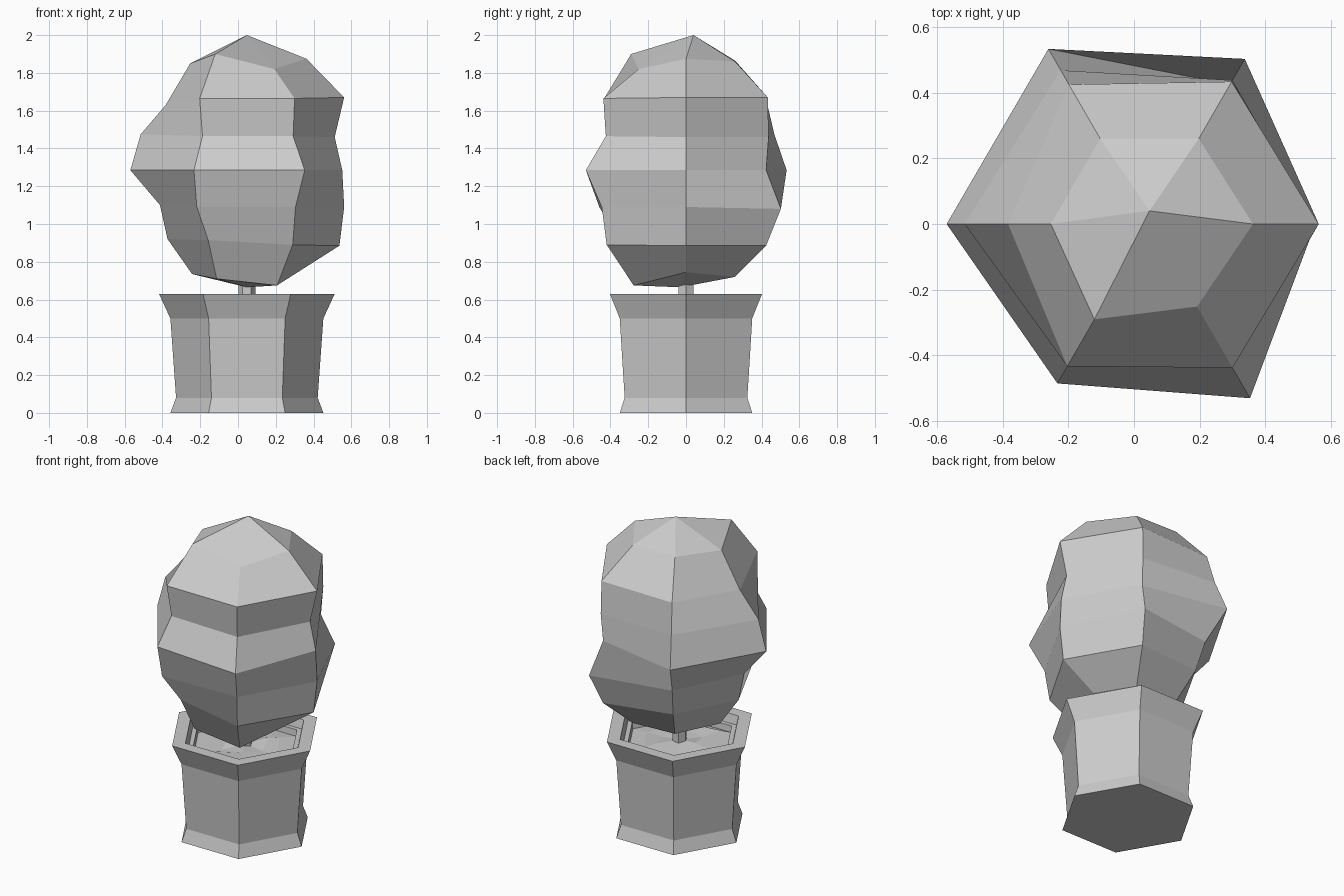
import bpy, bmesh, math, random

random.seed(4)
CX = 0.047  # shared axis of pot, trunk and bush


def finish(bm, name):
    bmesh.ops.recalc_face_normals(bm, faces=bm.faces)
    mesh = bpy.data.meshes.new(name)
    bm.to_mesh(mesh)
    bm.free()
    obj = bpy.data.objects.new(name, mesh)
    bpy.context.collection.objects.link(obj)
    return obj


def hex_loft(name, columns, bottom, top):
    """Join six (radius, z) columns, 60 degrees apart, and cap with two points."""
    bm = bmesh.new()
    cols = []
    for i, col in enumerate(columns):
        a = math.radians(60 * i)
        cols.append([bm.verts.new((CX + r * math.cos(a), r * math.sin(a), z))
                     for r, z in col])
    lo, hi = bm.verts.new(bottom), bm.verts.new(top)
    for a, b in zip(cols, cols[1:] + cols[:1]):
        for j in range(len(a) - 1):
            bm.faces.new((a[j], b[j], b[j + 1], a[j + 1]))
        bm.faces.new((lo, b[0], a[0]))
        bm.faces.new((hi, a[-1], b[-1]))
    return finish(bm, name)


# Pot: flared foot, tapered wall, flared rim and hollow top
pot = [(0.405, 0), (0.375, 0.08), (0.405, 0.50), (0.465, 0.63),
       (0.38, 0.63), (0.365, 0.575), (0.335, 0.575), (0.33, 0.53)]
hex_loft("pot", [pot] * 6, (CX, 0, 0), (CX, 0, 0.53))

# Soil: uneven low-poly surface
soil_cols = [[(0.33, 0.52), (0.33, 0.535),
              (0.25 + random.uniform(-.03, .03), 0.55 + random.uniform(-.015, .015)),
              (0.13 + random.uniform(-.03, .03), 0.55 + random.uniform(-.015, .015))]
             for _ in range(6)]
hex_loft("soil", soil_cols, (CX, 0, 0.52), (CX, 0, 0.555))

# Trunk
hex_loft("trunk", [[(0.045, 0.53), (0.045, 0.72)]] * 6, (CX, 0, 0.53), (CX, 0, 0.72))

# Bush: lumpy six-sided crown, one profile per corner from bottom to top
bush = [
    # right
    [(.26, .745), (.49, .885), (.515, 1.09), (.505, 1.285), (.465, 1.46), (.515, 1.67), (.315, 1.875)],
    # back right
    [(.30, .72), (.49, .885), (.58, 1.08), (.49, 1.285), (.505, 1.46), (.50, 1.67), (.30, 1.86)],
    # back left
    [(.30, .73), (.42, .91), (.48, 1.09), (.615, 1.285), (.54, 1.475), (.49, 1.66), (.30, 1.865)],
    # left
    [(.29, .735), (.42, .92), (.46, 1.10), (.617, 1.285), (.562, 1.475), (.43, 1.63), (.30, 1.85)],
    # front left
    [(.32, .71), (.41, .915), (.53, 1.09), (.56, 1.285), (.47, 1.465), (.50, 1.665), (.335, 1.90)],
    # front right
    [(.32, .675), (.485, .89), (.515, 1.09), (.612, 1.285), (.49, 1.465), (.505, 1.665), (.29, 1.82)],
]
hex_loft("bush", bush, (CX, -0.03, 0.665), (CX, 0.04, 2.0))
